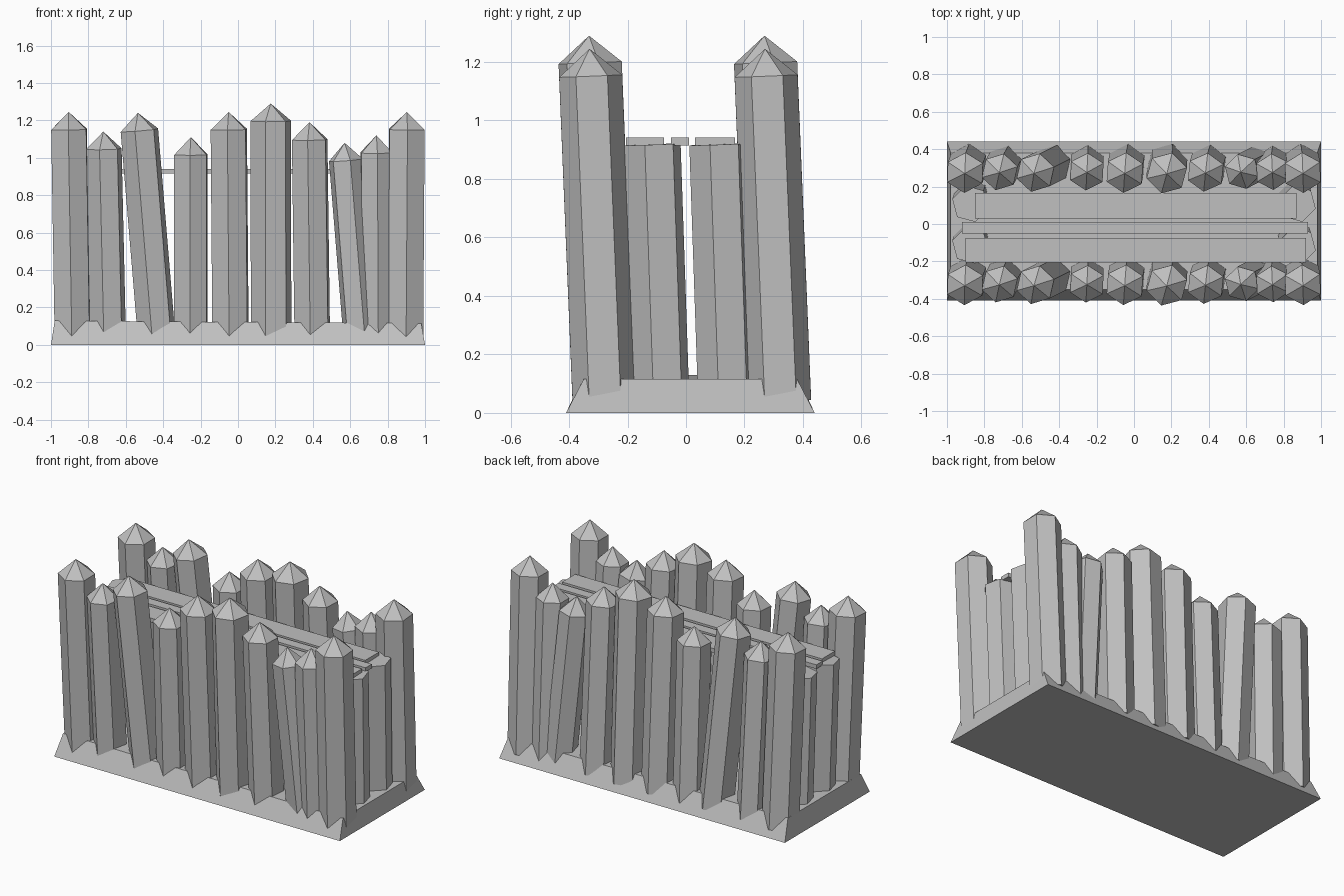
import bpy, bmesh, math
from mathutils import Vector, Matrix

old = bpy.data.objects.get("Cube")
if old:
    bpy.data.objects.remove(old)

GREY = (0.53, 0.53, 0.53, 1)
stone = bpy.data.materials.new("plain grey")
stone.use_nodes = True
stone.diffuse_color = GREY
stone.node_tree.nodes["Principled BSDF"].inputs["Base Color"].default_value = GREY


def add_object(name, bm):
    bmesh.ops.recalc_face_normals(bm, faces=bm.faces)
    mesh = bpy.data.meshes.new(name)
    bm.to_mesh(mesh)
    bm.free()
    mesh.materials.append(stone)
    obj = bpy.data.objects.new(name, mesh)
    bpy.context.collection.objects.link(obj)
    return obj


def post(name, foot, top, radius, turn, cap=0.0):
    """Six-sided log from foot to top, leaning as needed, with an optional point."""
    foot, top = Vector(foot), Vector(top)
    axis = top - foot
    lean = Vector((0, 0, 1)).rotation_difference(axis).to_matrix().to_4x4()
    place = Matrix.Translation(foot) @ lean @ Matrix.Rotation(math.radians(turn - 90), 4, "Z")
    length = axis.length - cap
    bm = bmesh.new()
    bmesh.ops.create_cone(bm, cap_ends=True, segments=6, radius1=radius, radius2=radius,
                          depth=length, matrix=Matrix.Translation((0, 0, length / 2)))
    # create_cone starts its ring on the y axis, so turn it onto x first
    bmesh.ops.rotate(bm, verts=bm.verts, matrix=Matrix.Rotation(math.radians(-90), 3, "Z"))
    if cap:
        lid = max(bm.faces, key=lambda f: f.calc_center_median().z)
        tip = bmesh.ops.poke(bm, faces=[lid])["verts"][0]
        tip.co.z += cap
    bm.transform(place)
    return add_object(name, bm)


# Sloped plinth
bm = bmesh.new()
bmesh.ops.create_cube(bm, size=1)
for v in bm.verts:
    upper = v.co.z > 0
    x = math.copysign(0.98 if upper else 1.0, v.co.x)
    half = 0.365 if upper else 0.425
    z = (0.122 - 0.007 * x) if upper else 0
    v.co = (x, 0.015 + math.copysign(half, v.co.y), z)
add_object("plinth", bm)

# Pointed palisade logs: top x, tip height, foot x, radius, turn
LOGS = [
    (-0.905, 1.245, -0.885, 0.108, -2),
    (-0.720, 1.140, -0.695, 0.100, -13),
    (-0.535, 1.240, -0.435, 0.105, -13),
    (-0.252, 1.110, -0.252, 0.100, -3),
    (-0.050, 1.245, -0.040, 0.108, -4),
    (0.175, 1.290, 0.177, 0.112, -15),
    (0.382, 1.190, 0.397, 0.104, -6),
    (0.570, 1.080, 0.655, 0.095, 14),
    (0.740, 1.120, 0.745, 0.097, 3),
    (0.903, 1.245, 0.895, 0.108, 2),
]
for row, offset in (("front", 0), ("back", 0.6)):
    for i, (x, tip, foot_x, radius, turn) in enumerate(LOGS):
        foot_y = -0.28 + offset
        post(f"{row}_log_{i + 1}", (foot_x, foot_y, 0.04),
             (x, foot_y - 0.04 * tip, tip), radius, turn, cap=0.093)

# Flat-topped logs closing both ends
for side, sign in (("left", 1), ("right", -1)):
    for j, y in enumerate((-0.115, 0.108)):
        post(f"{side}_end_log_{j + 1}", (sign * 0.865, y + 0.03, 0.04),
             (sign * 0.875, y, 0.918), 0.1, 15)

# Planks of the walkway
for name, x0, x1, y0, y1 in (("back_plank", -0.85, 0.87, 0.03, 0.167),
                             ("middle_plank", -0.92, 0.93, -0.052, 0.01),
                             ("front_plank", -0.90, 0.92, -0.205, -0.075)):
    bm = bmesh.new()
    size = Matrix.Diagonal((x1 - x0, y1 - y0, 0.026, 1))
    bmesh.ops.create_cube(bm, size=1, matrix=Matrix.Translation(
        ((x0 + x1) / 2, (y0 + y1) / 2, 0.928)) @ size)
    add_object(name, bm)
